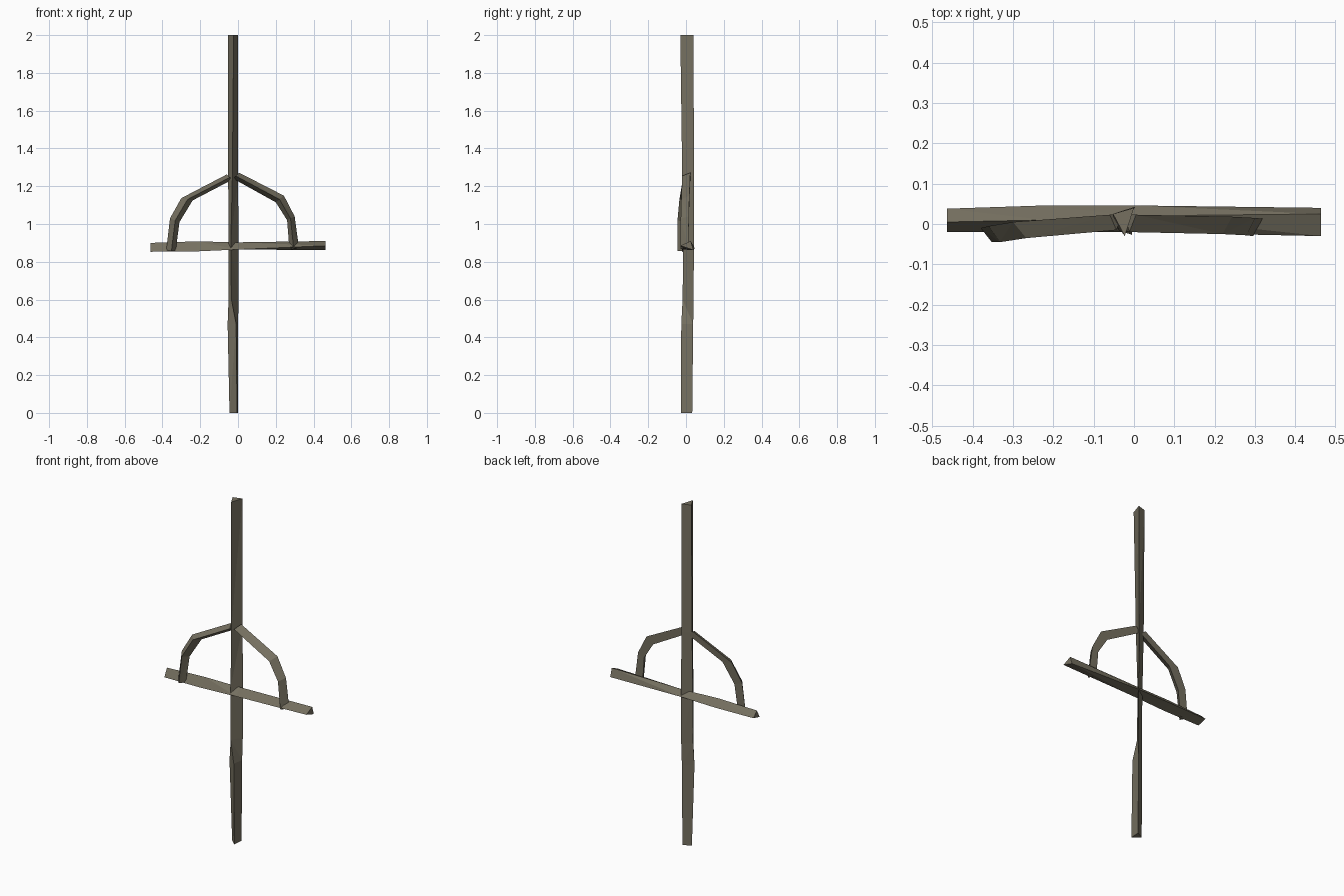
import bpy
import bmesh
from mathutils import Vector

default_cube = bpy.data.objects.get("Cube")
if default_cube:
    bpy.data.objects.remove(default_cube, do_unlink=True)

wood = bpy.data.materials.new("weathered wood")
wood.use_nodes = True
wood_colour = (.18, .163, .118, 1)
wood.diffuse_color = wood_colour
wood.node_tree.nodes["Principled BSDF"].inputs["Base Color"].default_value = wood_colour


def hewn_stick(name, rings):
    """Loft a flat-shaded stick through triangular cross-sections."""
    bm = bmesh.new()
    loops = [[bm.verts.new(point) for point in ring] for ring in rings]
    for lower, upper in zip(loops, loops[1:]):
        for i in range(len(lower)):
            j = (i + 1) % len(lower)
            bm.faces.new((lower[i], lower[j], upper[j], upper[i]))
    bm.faces.new(loops[0])
    bm.faces.new(loops[-1])
    bmesh.ops.triangulate(bm, faces=bm.faces[:])
    bmesh.ops.recalc_face_normals(bm, faces=bm.faces[:])
    mesh = bpy.data.meshes.new(name)
    bm.to_mesh(mesh)
    bm.free()
    mesh.materials.append(wood)
    stick = bpy.data.objects.new(name, mesh)
    bpy.context.collection.objects.link(stick)
    return stick


# Upright pole: height, then left edge, front ridge and back edge (x, y)
pole_sections = [
    (0, (-.045, .01), (-.005, -.027), (0, .033)),
    (.47, (-.055, 0), (-.01, -.025), (0, .038)),
    (.6, (-.05, .005), (-.035, -.018), (.003, .04)),
    (.9, (-.05, .01), (-.038, -.015), (.003, .042)),
    (1.25, (-.052, .018), (-.03, -.02), (0, .042)),
    (2, (-.052, .025), (-.023, -.03), (0, .04)),
]
hewn_stick("upright_pole", [
    [Vector((x, y, height)) for x, y in edges]
    for height, *edges in pole_sections
])

# Crossbar: x, then top ridge, front edge and back edge (y, z)
bar_sections = [
    (-.463, (.005, .9), (-.02, .853), (.038, .868)),
    (-.22, (.01, .908), (-.02, .855), (.046, .868)),
    (0, (.02, .903), (-.02, .865), (.046, .872)),
    (.463, (.025, .91), (-.03, .885), (.04, .862)),
]
hewn_stick("crossbar", [
    [Vector((x, y, z)) for y, z in edges]
    for x, *edges in bar_sections
])


def bent_brace(name, sections):
    """Build a brace from outer (x, z), inner (x, z), front y and back y."""
    rings = []
    for (ox, oz), (ix, iz), front, back in sections:
        outer = Vector((ox, back, oz))
        inner = Vector((ix, back, iz))
        ridge = outer.lerp(inner, .55)
        ridge.y = front
        rings.append([outer, ridge, inner])
    return hewn_stick(name, rings)


# Curved braces joining the pole to the crossbar
bent_brace("right_brace", [
    ((-.06, 1.262), (-.03, 1.235), -.015, .023),
    ((-.3, 1.137), (-.24, 1.125), -.035, .005),
    ((-.36, 1.03), (-.31, 1.01), -.045, -.005),
    ((-.38, .86), (-.33, .855), -.045, -.01),
])
bent_brace("left_brace", [
    ((.005, 1.272), (-.025, 1.24), -.02, .023),
    ((.243, 1.15), (.2, 1.115), -.025, .018),
    ((.3, 1.04), (.26, 1.02), -.028, .015),
    ((.323, .87), (.272, .868), -.03, .013),
])
